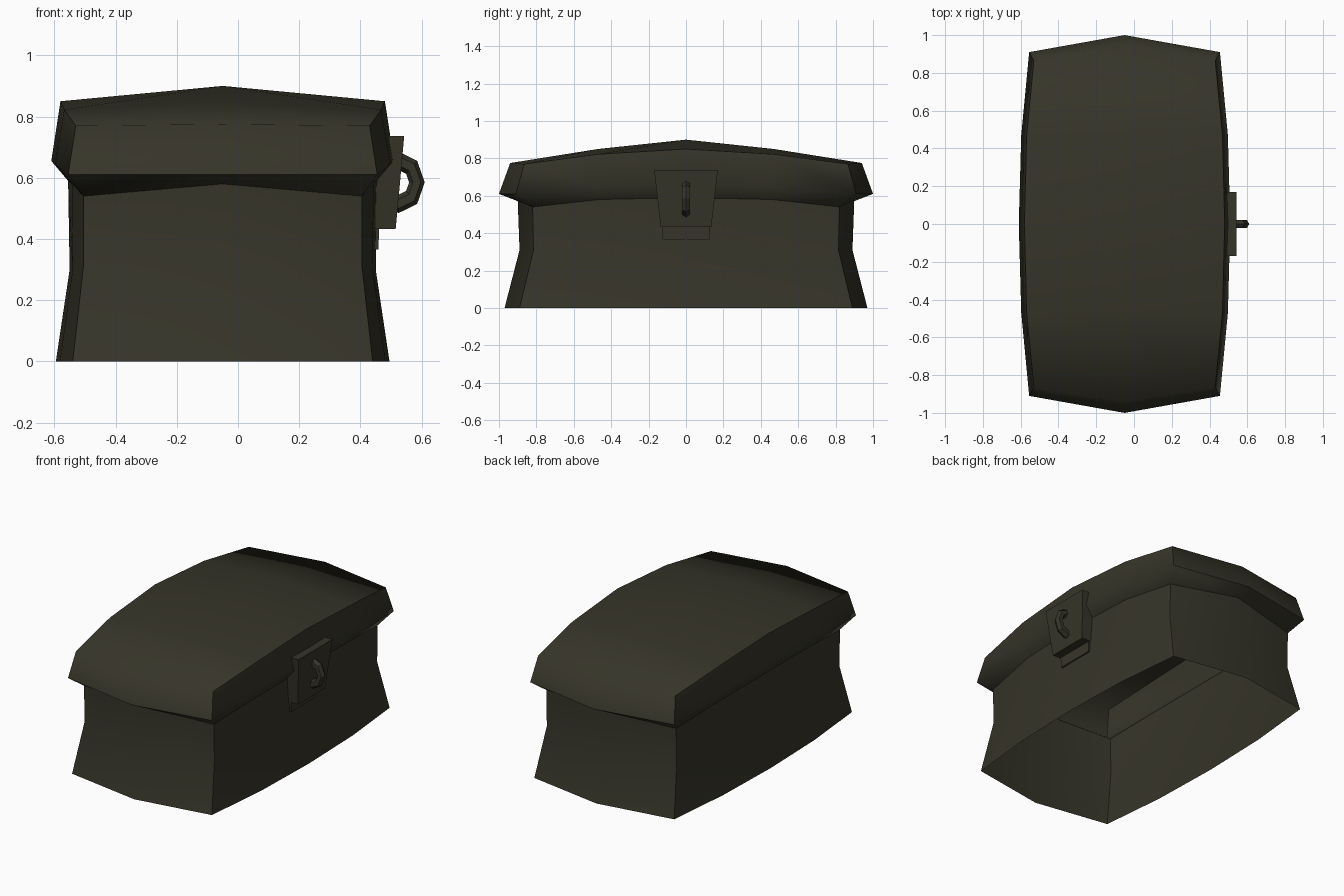
import bpy, bmesh, math
from mathutils import Matrix

if "Cube" in bpy.data.objects:
    bpy.data.objects.remove(bpy.data.objects["Cube"])

CX = -0.05
mat = bpy.data.materials.new("dark_olive")
mat.diffuse_color = (0.037, 0.035, 0.022, 1)
mat.use_nodes = True
mat.node_tree.nodes["Principled BSDF"].inputs["Base Color"].default_value = mat.diffuse_color


def finish(name, bm, smooth=0):
    bmesh.ops.recalc_face_normals(bm, faces=bm.faces)
    me = bpy.data.meshes.new(name)
    bm.to_mesh(me)
    bm.free()
    ob = bpy.data.objects.new(name, me)
    bpy.context.collection.objects.link(ob)
    me.materials.append(mat)
    if smooth:
        bpy.ops.object.select_all(action='DESELECT')
        ob.select_set(True)
        bpy.context.view_layer.objects.active = ob
        bpy.ops.object.shade_smooth_by_angle(angle=math.radians(smooth))
    return ob


def ring(bm, end, corner, quarter, mid):
    """12-point outline: end (y,z), corner (x,y,z), quarter (x,y,z), mid (x,z)."""
    q = [(0, *end), corner, quarter, (mid[0], 0, mid[1])]
    right = q + [(x, -y, z) for x, y, z in q[2::-1]]
    left = [(-x, y, z) for x, y, z in right[5:0:-1]]
    return [bm.verts.new((CX + x, y, z)) for x, y, z in right + left]


def bridge(bm, a, b):
    n = len(a)
    for i in range(n):
        j = (i + 1) % n
        bm.faces.new((a[i], a[j], b[j], b[i]))


rim = ((0.90, 0.58), (0.455, 0.82, 0.54), (0.493, 0.46, 0.58), (0.505, 0.59))

# Body: waisted walls, open underneath
bm = bmesh.new()
levels = [((0.97, 0), (0.49, 0.89, 0), (0.532, 0.46, 0), (0.545, 0)),
          ((0.89, 0.31), (0.455, 0.815, 0.31), (0.49, 0.46, 0.30), (0.50, 0.30)),
          rim]
rings = [ring(bm, *l) for l in levels]
for a, b in zip(rings, rings[1:]):
    bridge(bm, a, b)
finish("chest_body", bm, 25)

# Lid: flared rim, sloping sides, ridged top
bm = bmesh.new()
levels = [rim,
          ((1.0, 0.61), (0.505, 0.91, 0.61), (0.547, 0.47, 0.645), (0.56, 0.655)),
          ((0.94, 0.775), (0.48, 0.865, 0.77), (0.518, 0.47, 0.822), (0.53, 0.85))]
rings = [ring(bm, *l) for l in levels]
for a, b in zip(rings, rings[1:]):
    bridge(bm, a, b)
top = rings[-1]
ridge = [top[0]] + [bm.verts.new((CX, y, z)) for y, z in
                    ((0.47, 0.85), (0, 0.9), (-0.47, 0.85))] + [top[6]]
right = top[1:6]
left = top[:6:-1]
for side in (right, left):
    for i in range(4):
        bm.faces.new((ridge[i], side[i], side[i + 1], ridge[i + 1]))
finish("chest_lid", bm, 70)


def prism(name, sections):
    """Solid through sections (z, x_back, x_front, half_width)."""
    bm = bmesh.new()
    loops = [[bm.verts.new((x, y, z)) for x, y in
              ((xb, -w), (xf, -w), (xf, w), (xb, w))] for z, xb, xf, w in sections]
    for a, b in zip(loops, loops[1:]):
        bridge(bm, a, b)
    bm.faces.new(loops[0])
    bm.faces.new(loops[-1])
    return finish(name, bm)


# Hasp and the thin plate under it
prism("latch_hasp", [(0.432, 0.44, 0.515, 0.135), (0.56, 0.45, 0.527, 0.15),
                     (0.737, 0.475, 0.543, 0.17)])
prism("latch_plate", [(0.365, 0.43, 0.459, 0.125), (0.45, 0.43, 0.461, 0.13)])

# Pull ring standing out of the hasp
bm = bmesh.new()
N, M = 8, 6
loops = []
for i in range(N):
    a = 2 * math.pi * (i + 0.0) / N
    loop = []
    for j in range(M):
        b = 2 * math.pi * j / M
        r = 0.07 + 0.03 * math.cos(b)
        loop.append(bm.verts.new((0.525 + 0.85 * r * math.cos(a),
                                  0.025 * math.sin(b), 0.585 + r * math.sin(a))))
    loops.append(loop)
for i in range(N):
    bridge(bm, loops[i], loops[(i + 1) % N])
finish("latch_ring", bm)
